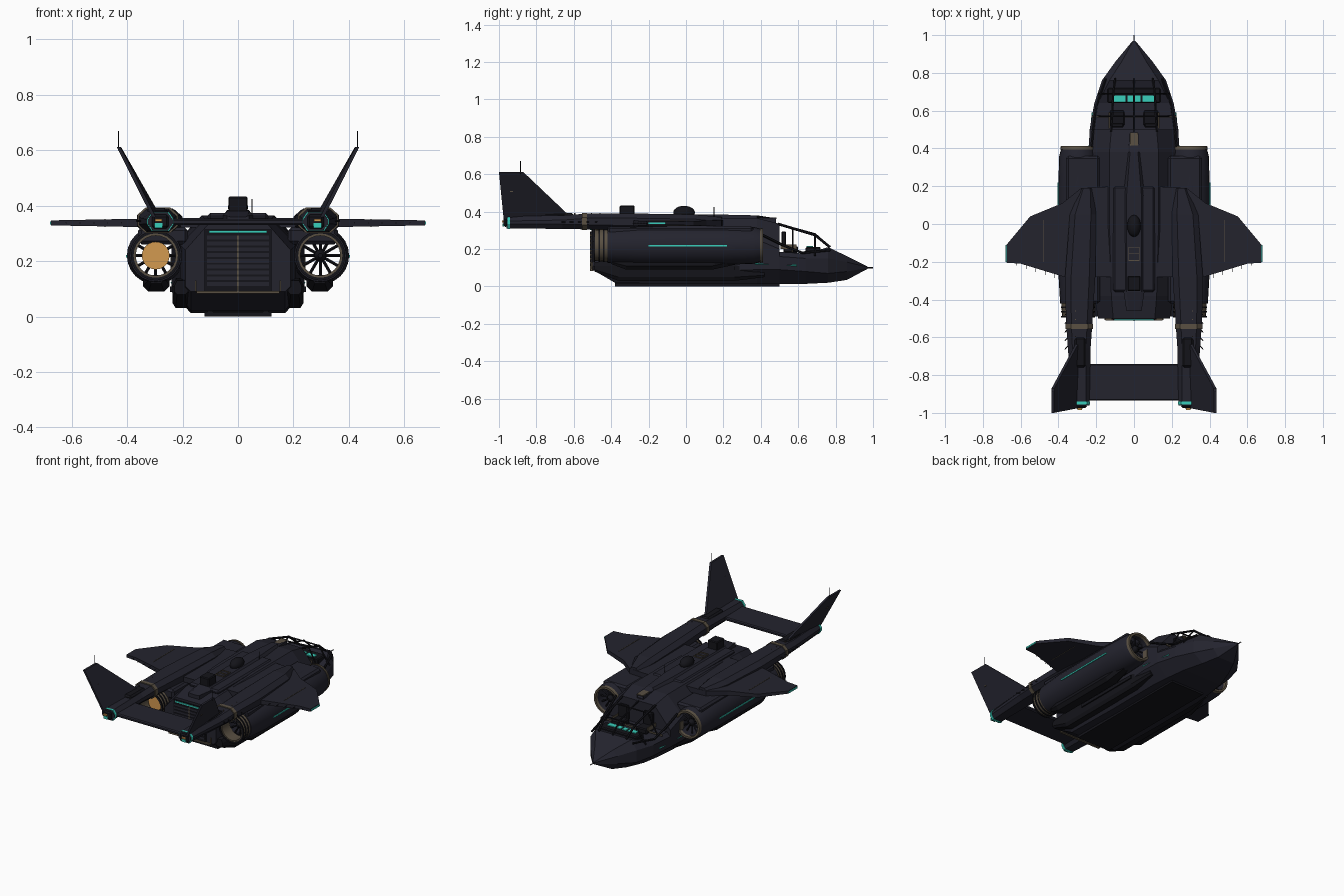
import bpy, bmesh, math
from mathutils import Vector, Matrix

cube = bpy.data.objects.get("Cube")
if cube:
    bpy.data.objects.remove(cube, do_unlink=True)


def material(name, rgb):
    m = bpy.data.materials.new(name)
    m.use_nodes = True
    m.diffuse_color = (*rgb, 1)
    bsdf = m.node_tree.nodes["Principled BSDF"]
    bsdf.inputs["Base Color"].default_value = (*rgb, 1)
    bsdf.inputs["Roughness"].default_value = 0.7
    return m


HULL = material("midnight_hull", (0.017, 0.017, 0.027))
DARK = material("black_metal", (0.007, 0.007, 0.01))
BRONZE = material("dull_bronze", (0.1, 0.08, 0.055))
TEAL = material("teal_light", (0.04, 0.62, 0.5))
ORANGE = material("orange_glow", (0.65, 0.32, 0.08))


def finish(name, bm, mat, mirror=False, smooth=False):
    bmesh.ops.recalc_face_normals(bm, faces=bm.faces)
    me = bpy.data.meshes.new(name)
    bm.to_mesh(me)
    bm.free()
    me.materials.append(mat)
    ob = bpy.data.objects.new(name, me)
    bpy.context.collection.objects.link(ob)
    if mirror:
        mod = ob.modifiers.new("mirror", "MIRROR")
        mod.use_mirror_merge = False
    if smooth:
        bpy.ops.object.select_all(action="DESELECT")
        ob.select_set(True)
        bpy.context.view_layer.objects.active = ob
        bpy.ops.object.shade_smooth_by_angle(angle=math.radians(35))
    return ob


def box(name, mat, x, y, z, mirror=False, bevel=0):
    bm = bmesh.new()
    size = [b - a for a, b in (x, y, z)]
    mid = Vector([(a + b) / 2 for a, b in (x, y, z)])
    bmesh.ops.create_cube(bm, size=1, matrix=Matrix.Translation(mid) @ Matrix.Diagonal((*size, 1)))
    if bevel:
        bmesh.ops.bevel(bm, geom=bm.edges[:], offset=bevel, segments=1, affect="EDGES")
    return finish(name, bm, mat, mirror)


def loft(name, mat, rings, mirror=False, closed=False, smooth=False):
    """Skin equal rings of points; closed joins last to first instead of capping."""
    bm = bmesh.new()
    vs = [[bm.verts.new(p) for p in r] for r in rings]
    n = len(vs[0])
    pairs = list(zip(vs, vs[1:])) + ([(vs[-1], vs[0])] if closed else [])
    for a, b in pairs:
        for i in range(n):
            j = (i + 1) % n
            bm.faces.new((a[i], a[j], b[j], b[i]))
    if not closed:
        bm.faces.new(vs[0])
        bm.faces.new(vs[-1])
    return finish(name, bm, mat, mirror, smooth)


def ring8(y, cx, wb, w, wt, z0, z1, z2, z3):
    """Eight sided cross-section."""
    half = [(wb, z0), (w, z1), (w, z2), (wt, z3)]
    return [(cx + a, y, z) for a, z in half] + [(cx - a, y, z) for a, z in reversed(half)]


def lathe(name, mat, cx, cz, profile, sides=24, mirror=False, closed=False):
    """Turn (y, radius) points about an axis running fore and aft."""
    rings = [[(cx + r * math.sin(t), y, cz + r * math.cos(t))
              for t in (math.tau * i / sides for i in range(sides))] for y, r in profile]
    return loft(name, mat, rings, mirror, closed, True)


def bar(name, mat, a, b, r=0.005, mirror=False, sides=6):
    a, b = Vector(a), Vector(b)
    d = b - a
    bm = bmesh.new()
    m = Matrix.Translation((a + b) / 2) @ d.to_track_quat("Z", "Y").to_matrix().to_4x4()
    bmesh.ops.create_cone(bm, cap_ends=True, segments=sides, radius1=r, radius2=r, depth=d.length, matrix=m)
    return finish(name, bm, mat, mirror)


# Fuselage, nose and lower sponsons
loft("fuselage", HULL, [ring8(*s) for s in (
    (-.50, 0, .17, .19, .11, .09, .11, .24, .33),
    (-.38, 0, .17, .21, .12, .02, .08, .26, .35),
    (0, 0, .17, .22, .13, .012, .08, .26, .365),
    (.38, 0, .17, .24, .13, .012, .09, .25, .365),
    (.50, 0, .16, .235, .12, .012, .09, .20, .335))])
loft("nose", HULL, [ring8(*s) for s in (
    (.50, 0, .16, .235, .21, .012, .09, .16, .185),
    (.64, 0, .14, .21, .19, .014, .08, .15, .175),
    (.76, 0, .10, .17, .13, .02, .07, .15, .21),
    (.86, 0, .06, .098, .065, .035, .08, .13, .162),
    (.97, 0, .004, .007, .004, .094, .098, .104, .107))])
bar("nose_probe", DARK, (0, .96, .1), (0, 1, .1), .003)
loft("sponson", DARK, [ring8(*s) for s in (
    (-.49, .205, .015, .025, .015, .08, .09, .11, .13),
    (-.36, .205, .02, .032, .018, .03, .05, .11, .14),
    (.26, .205, .02, .032, .018, .03, .05, .11, .14),
    (.42, .205, .01, .02, .01, .05, .06, .10, .12))], True)
box("belly_plate", DARK, (-.12, .12), (-.38, .5), (0, .016))
box("belly_skid", DARK, (.09, .11), (-.38, .42), (0, .02), True)
box("belly_hatch", HULL, (-.07, .07), (-.2, .2), (-.002 + .002, .004))
box("side_rail", DARK, (.22, .245), (-.2, .26), (.088, .108), True)

# Rear ramp with ribs and frame
box("ramp", DARK, (-.12, .12), (-.506, -.49), (.09, .315))
for i in range(9):
    z = .11 + i * .021
    box("ramp_rib", HULL, (-.112, .112), (-.511, -.503), (z, z + .014))
box("ramp_centre_seam", BRONZE, (-.003, .003), (-.513, -.503), (.09, .295))
box("ramp_sill", BRONZE, (-.15, .15), (-.512, -.495), (.083, .093))
box("ramp_light", TEAL, (-.105, .105), (-.512, -.503), (.302, .310))
box("ramp_post", BRONZE, (.15, .156), (-.508, -.49), (.09, .13), True)

# Spine, dome and roof gear
loft("spine", HULL, [ring8(y, 0, w, w, w * .7, .33, .34, .365, z) for y, w, z in (
    (-.46, .04, .36), (-.36, .055, .38), (.16, .055, .385), (.38, .03, .38), (.48, .025, .345))])
box("spine_front_plate", BRONZE, (-.022, .022), (.39, .485), (.362, .368))
box("roof_deck", HULL, (-.11, .11), (-.36, .2), (.345, .373), bevel=.01)
bm = bmesh.new()
bmesh.ops.create_uvsphere(bm, u_segments=20, v_segments=12, radius=1,
                          matrix=Matrix.Translation((0, -.01, .395)) @ Matrix.Diagonal((.036, .058, .036, 1)))
finish("sensor_dome", bm, DARK, smooth=True)
box("roof_box", DARK, (-.035, .035), (-.355, -.275), (.375, .433), bevel=.005)
for y in (-.125, -.16, -.195):
    box("roof_hatch_bar", BRONZE, (-.03, .03), (y, y + .004), (.382, .388))
box("roof_hatch_side", BRONZE, (.027, .03), (-.195, -.122), (.382, .388), True)
bar("roof_antenna", DARK, (.05, .15, .36), (.05, .15, .425), .002)

# Hollow engines with fans
NX, NZ = .297, .22
lathe("engine_nacelle", HULL, NX, NZ, [(.40, .088), (.36, .099), (.2, .104), (-.25, .104),
      (-.42, .094), (-.42, .078), (.40, .078)], mirror=True, closed=True)
lathe("intake_lip", BRONZE, NX, NZ, [(.413, .09), (.395, .094), (.395, .075), (.413, .077)],
      mirror=True, closed=True)
lathe("exhaust_ring", BRONZE, NX, NZ, [(-.49, .083), (-.41, .089), (-.41, .072), (-.49, .072)],
      mirror=True, closed=True)
for y in (-.49, -.465, -.44):
    lathe("exhaust_band", DARK, NX, NZ, [(y - .004, .09), (y + .004, .09), (y + .004, .08), (y - .004, .08)],
          mirror=True, closed=True)
for y in (.36, -.40):
    lathe("fan_hub", DARK, NX, NZ, [(y - .03, .008), (y - .01, .022), (y + .01, .022), (y + .03, .008)], 12, True)
    for i in range(12):
        t = math.tau * i / 12
        s, c = math.sin(t), math.cos(t)
        bar("fan_blade", DARK, (NX + s * .015, y, NZ + c * .015), (NX + s * .076, y, NZ + c * .076), .0055, True, 4)
lathe("exhaust_glow", ORANGE, -NX, NZ, [(-.445, .05), (-.435, .05)])
box("nacelle_light", TEAL, (.399, .405), (-.2, .22), (.214, .223), True)
loft("under_pod", DARK, [ring8(y, .295, w * .6, w, w, z, z + .02, .13, .15) for y, w, z in (
    (-.4, .03, .12), (-.32, .048, .09), (.14, .048, .09), (.28, .03, .12))], True)
box("nacelle_pylon", HULL, (.18, .36), (-.42, .36), (.26, .322), True, .012)

# Wings
OUTLINE = [(.1, .2), (.28, .19), (.38, .11), (.55, .04), (.675, -.11), (.675, -.205), (.6, -.21), (.37, -.28), (.1, -.28)]


def wing_z(x, top):
    return .338 + (1 if top else -1) * (.018 - .019 * max(0, x - .2))


loft("wing", HULL, [[(x, y, wing_z(x, top)) for x, y in OUTLINE] for top in (False, True)], True)
box("wing_seam", BRONZE, (.478, .481), (-.2, .02), (.324, .3525), True)
box("wing_tip_light", TEAL, (.67, .679), (-.2, -.11), (.333, .343), True)
for i in range(5):
    x = .42 + i * .05
    bar("wing_static_wick", DARK, (x, -.2, .338), (x, -.285 + i * .016, .338), .002, True)

# Tail booms
loft("boom", HULL, [ring8(y, c, w * .6, w, w * .6, z0, z0 + .025, z1 - .025, z1) for y, c, w, z0, z1 in (
    (.19, .25, .03, .32, .37), (.05, .27, .07, .30, .385), (-.28, .285, .08, .30, .39),
    (-.52, .29, .07, .305, .39), (-.66, .29, .06, .308, .38), (-.96, .28, .045, .31, .375))], True)
loft("boom_band", BRONZE, [ring8(y, .289, .045, .073, .045, .302, .328, .368, .393) for y in (-.555, -.53)], True)
loft("boom_tail_light", TEAL, [ring8(y, .28, .031, .048, .031, .308, .333, .352, .377) for y in (-.955, -.94)], True)
box("boom_thruster", DARK, (.25, .31), (-.975, -.955), (.318, .368), True, .008)
box("thruster_teal", TEAL, (.272, .302), (-.98, -.972), (.32, .337), True)
box("thruster_orange", ORANGE, (.275, .30), (-.985, -.972), (.343, .352), True)
for i in range(5):
    y = -.46 - i * .045
    bar("boom_spike", DARK, (.345, y, .345), (.367, y - .025, .345), .003, True)
    bar("boom_rivet", BRONZE, (.31, y, .37), (.31, y, .393), .003, True)
box("boom_top_pod", DARK, (.255, .315), (-.76, -.6), (.36, .392), True, .01)

# Tailplane and canted fins
box("tailplane", HULL, (-.25, .25), (-.935, -.74), (.33, .352), bevel=.006)
FIN = [(.295, -.62, .375), (.43, -.87, .612), (.432, -1, .612), (.305, -.975, .36)]
loft("fin", HULL, [[(x + d, y, z) for x, y, z in FIN] for d in (-.008, .006)], True)
bar("fin_antenna", DARK, (.431, -.885, .6), (.431, -.885, .67), .002, True)
box("fin_marker", BRONZE, (.37, .386), (-.94, -.925), (.505, .511), True)

# Open canopy frame
for name, pts in (("canopy_rail", [(.12, .49, .335), (.11, .69, .275), (.1, .77, .21)]),
                  ("canopy_sill", [(.225, .41, .275), (.215, .52, .22), (.2, .62, .18), (.15, .77, .195)])):
    for a, b in zip(pts, pts[1:]):
        bar(name, DARK, a, b, .007, True)
for y, z, w in ((.57, .312, .12), (.69, .275, .11)):
    bar("canopy_hoop", DARK, (-w, y, z), (w, y, z), .005)
    bar("canopy_post", DARK, (w, y, z), (w + .08, y, .165), .005, True)
bar("canopy_centre_bar", DARK, (0, .49, .335), (0, .69, .28), .005)
bar("windscreen_centre_bar", DARK, (0, .69, .28), (0, .77, .21), .005)
box("cockpit_cross_bar", BRONZE, (-.225, .225), (.565, .572), (.185, .195))

# Cockpit: seats, console, screens
box("seat_base", DARK, (.05, .13), (.52, .6), (.18, .215), True, .006)
box("seat_back", DARK, (.055, .125), (.51, .535), (.2, .295), True, .006)
box("seat_trim", BRONZE, (.128, .134), (.505, .59), (.2, .225), True)
box("console", DARK, (-.14, .14), (.64, .72), (.17, .212), bevel=.006)
for x in (-.075, -.02, .02, .075):
    w = .03 if abs(x) > .05 else .015
    box("console_screen", TEAL, (x - w, x + w), (.645, .68), (.21, .217))

# Nose and cheek light strips
for name, a, b, in (("cheek_light", (.238, .37, .122), (.218, .59, .112)), ("nose_light", (.121, .8, .1), (.098, .845, .098))):
    bar(name, TEAL, a, b, .006, True, 4)
box("cheek_panel", BRONZE, (.225, .243), (.375, .41), (.15, .22), True)
